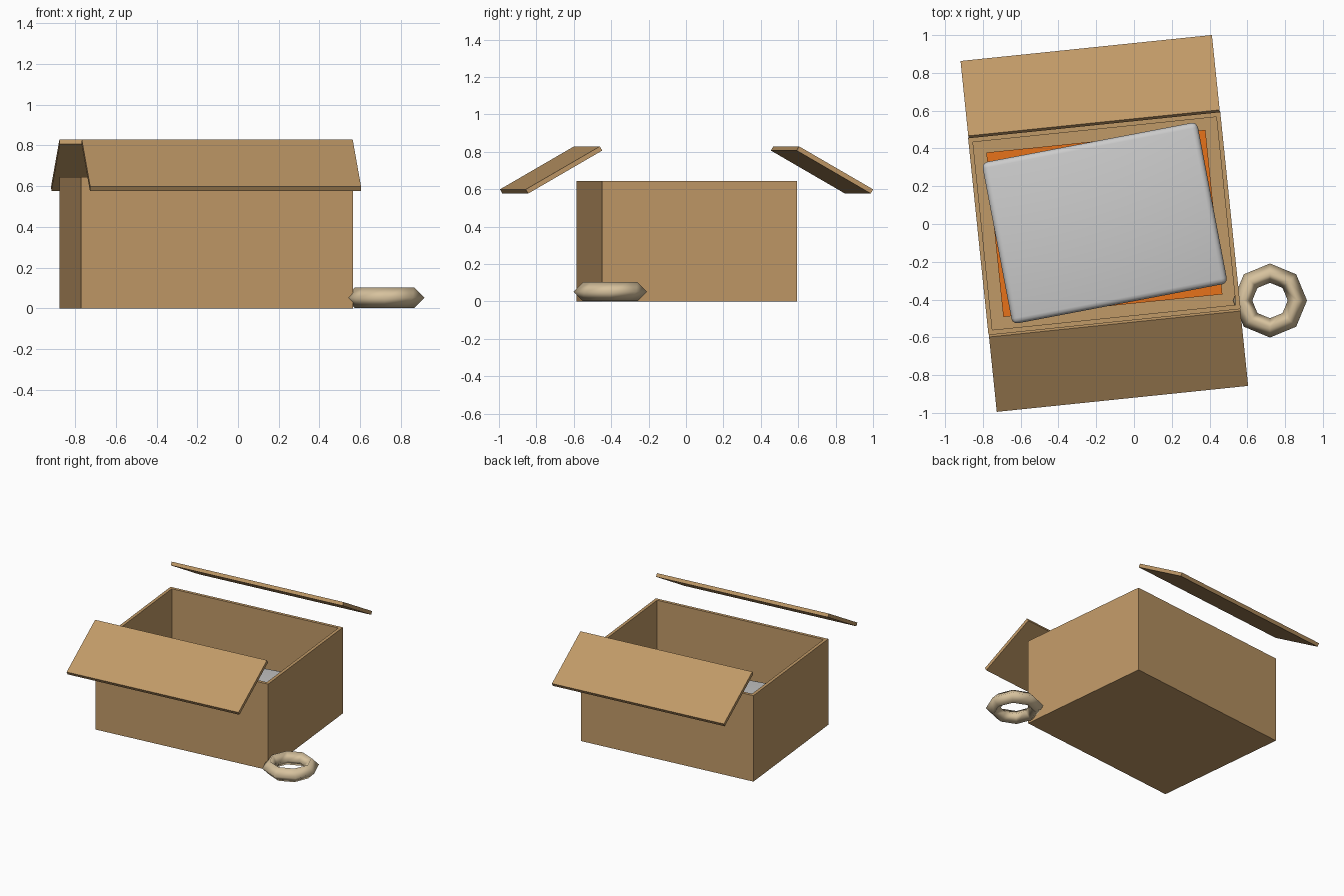
import bpy, bmesh
from math import radians, cos, sin
from mathutils import Matrix, Vector

if "Cube" in bpy.data.objects:
    bpy.data.objects.remove(bpy.data.objects["Cube"])

ANGLE = radians(5.9)
CENTRE = Vector((-0.157, 0.003, 0))
PLACE = Matrix.Translation(CENTRE) @ Matrix.Rotation(ANGLE, 4, 'Z')


def material(name, rgb):
    m = bpy.data.materials.new(name)
    m.diffuse_color = (*rgb, 1)
    m.use_nodes = True
    m.node_tree.nodes["Principled BSDF"].inputs["Base Color"].default_value = m.diffuse_color
    return m


card = material("cardboard", (0.53, 0.32, 0.135))
orange = material("orange", (0.8, 0.17, 0.01))
beige = material("beige", (0.68, 0.54, 0.34))


def box(name, size, matrix, mat=None):
    bm = bmesh.new()
    bmesh.ops.create_cube(bm, size=1, matrix=Matrix.Diagonal((*size, 1)))
    me = bpy.data.meshes.new(name)
    bm.to_mesh(me)
    bm.free()
    ob = bpy.data.objects.new(name, me)
    bpy.context.collection.objects.link(ob)
    ob.matrix_world = matrix
    if mat:
        me.materials.append(mat)
    return ob


# open carton: inset the top face, then push the inside down to the floor
H, WALL, FLOOR = 0.645, 0.033, 0.03
carton = box("carton", (1.342, 1.046, H), PLACE @ Matrix.Translation((0, 0, H / 2)), card)
bm = bmesh.new()
bm.from_mesh(carton.data)
top = max(bm.faces, key=lambda f: f.calc_center_median().z)
bmesh.ops.inset_region(bm, faces=[top], thickness=WALL)
inner = bmesh.ops.extrude_discrete_faces(bm, faces=[top])["faces"][0]
bmesh.ops.translate(bm, verts=inner.verts, vec=(0, 0, FLOOR - H))
bm.to_mesh(carton.data)
bm.free()

# two raised flaps sloping down and outward
for name, side in (("back_flap", 1), ("front_flap", -1)):
    tilt = Matrix.Rotation(radians(-30 * side), 4, 'X')
    box(name, (1.338, 0.46, 0.026),
        PLACE @ Matrix.Translation((0, 0.728 * side, 0.703)) @ tilt, card)

# contents: orange slab with a turned, soft-edged grey slab on top
box("lower_slab", (1.166, 0.875, 0.10), PLACE @ Matrix.Translation((0, 0, 0.08)), orange)
slab = box("upper_slab", (1.16, 0.87, 0.12),
           Matrix.Translation((-0.155, 0.005, 0.19)) @ Matrix.Rotation(radians(10.8), 4, 'Z'))
bev = slab.modifiers.new("soft_edges", 'BEVEL')
bev.width = 0.03
bev.segments = 3
for p in slab.data.polygons:
    p.use_smooth = True

# low-poly ring beside the carton
bpy.ops.mesh.primitive_torus_add(major_segments=8, minor_segments=4, major_radius=0.145,
                                 minor_radius=0.051, location=(0.72, -0.405, 0.052))
ring = bpy.context.object
ring.name = "ring"
ring.data.materials.append(beige)
bpy.ops.object.shade_smooth()
